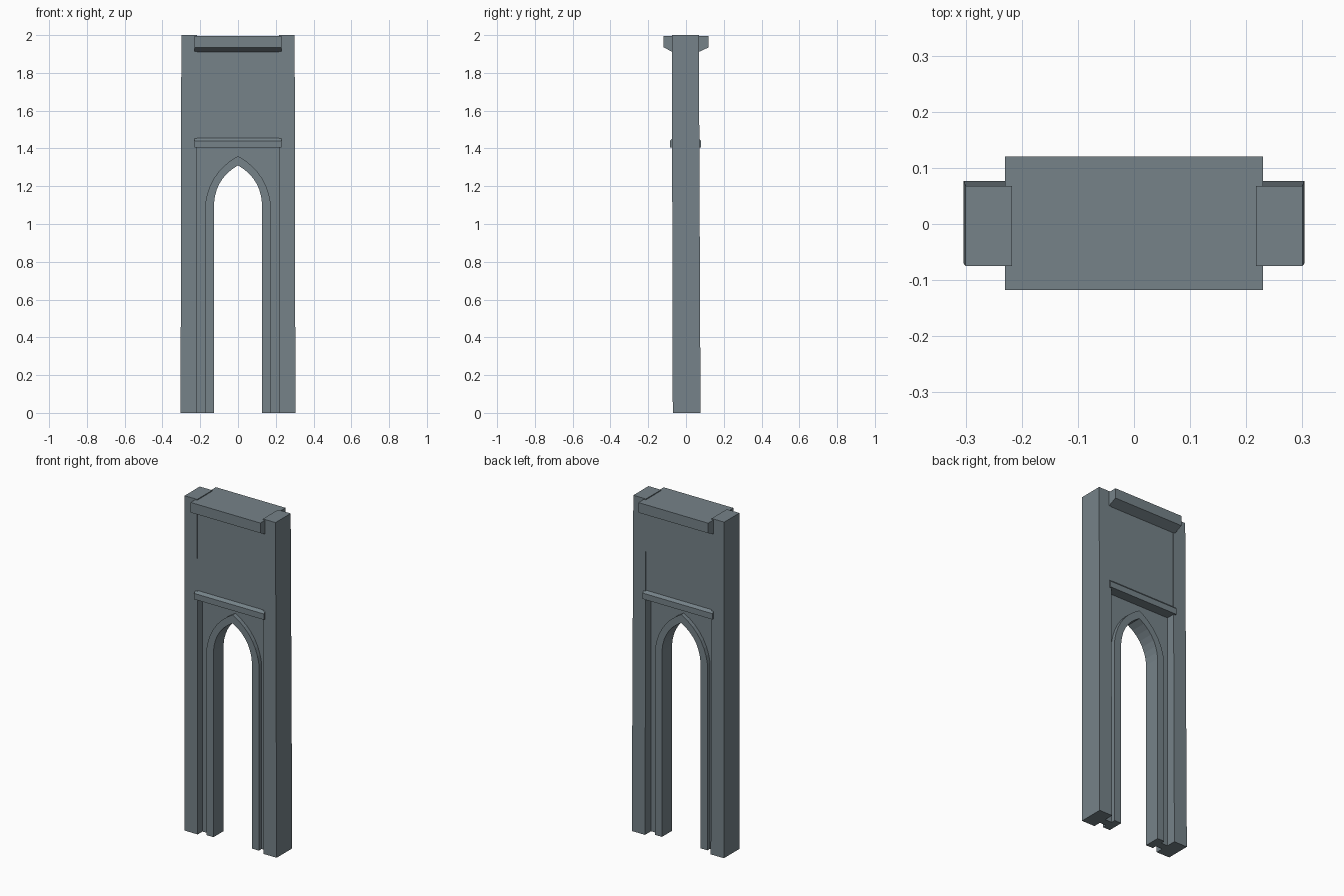
import bpy
import bmesh
from mathutils import Vector

if "Cube" in bpy.data.objects:
    bpy.data.objects.remove(bpy.data.objects["Cube"])

stone = bpy.data.materials.new("grey_stone")
stone.use_nodes = True
COLOUR = (0.18, 0.225, 0.25, 1)
stone.diffuse_color = COLOUR
stone.node_tree.nodes["Principled BSDF"].inputs["Base Color"].default_value = COLOUR


def finish(name, bm):
    bmesh.ops.recalc_face_normals(bm, faces=bm.faces)
    mesh = bpy.data.meshes.new(name)
    bm.to_mesh(mesh)
    bm.free()
    mesh.materials.append(stone)
    obj = bpy.data.objects.new(name, mesh)
    bpy.context.collection.objects.link(obj)
    return obj


def loft(name, start, end):
    """Solid between two matching outlines."""
    bm = bmesh.new()
    a = [bm.verts.new(p) for p in start]
    b = [bm.verts.new(p) for p in end]
    bm.faces.new(a)
    bm.faces.new(b)
    for i in range(len(a)):
        j = (i + 1) % len(a)
        bm.faces.new((a[i], a[j], b[j], b[i]))
    return finish(name, bm)


def bar(name, half_width, profile):
    """Horizontal bar along x with a (y, z) profile."""
    return loft(name, [(-half_width, y, z) for y, z in profile],
                [(half_width, y, z) for y, z in profile])


def rect(x0, x1, y0, y1, z):
    return [(x0, y0, z), (x1, y0, z), (x1, y1, z), (x0, y1, z)]


def arch(half_width, spring, apex, bulge, steps=7):
    """Pointed arch outline from the left foot to the right foot."""
    a, b = Vector((half_width, spring)), Vector((0, apex))
    n = Vector((apex - spring, half_width)).normalized()
    side = [Vector((half_width, 0))]
    for i in range(steps + 1):
        t = i / steps
        side.append(a.lerp(b, t) + n * bulge * 4 * t * (1 - t))
    return side + [Vector((-p.x, p.y)) for p in reversed(side[:-1])]


def band(name, outer, inner, y0, y1):
    """Thick band between two matching open outlines."""
    bm = bmesh.new()
    rings = [[bm.verts.new((p.x, y, p.y)) for p in line]
             for line, y in ((outer, y0), (outer, y1), (inner, y1), (inner, y0))]
    for k in range(4):
        r, s = rings[k], rings[(k + 1) % 4]
        for i in range(len(r) - 1):
            bm.faces.new((r[i], r[i + 1], s[i + 1], s[i]))
    for end in (0, -1):
        bm.faces.new([r[end] for r in rings])
    return finish(name, bm)


# Side pillars, flaring slightly toward the foot
for name, s in (("left_pillar", 1), ("right_pillar", -1)):
    loft(name, rect(s * 0.217, s * 0.304, -0.07, 0.077, 0),
         rect(s * 0.217, s * 0.3, -0.075, 0.068, 2))

# Upper wall between the pillars
WALL_BASE = 1.405
loft("upper_wall", rect(-0.22, 0.22, -0.07, 0.066, WALL_BASE),
     rect(-0.22, 0.22, -0.07, 0.066, 1.95))

# Raised arch trim and the recessed panel around it
outer = arch(0.173, 1.11, 1.36, 0.038)
inner = arch(0.127, 1.11, 1.31, 0.032)
band("arch_trim", outer, inner, -0.05, 0.045)

frame = [Vector((0.22, p.y)) for p in outer]
middle = len(outer) // 2
for i, p in enumerate(outer):
    if 0 < i < len(outer) - 1:
        # the border runs up the sides, then across the top
        t = abs(i - middle) / (middle - 1)
        sign = 1 if i < middle else -1
        frame[i] = Vector((sign * 0.22 * t, WALL_BASE + 0.005))
frame[-1].x = -0.22
band("recessed_panel", frame, outer, -0.025, 0.02)

# String course over the arch, with a sloped top edge
bar("string_course", 0.23, [(-0.085, 1.405), (0.08, 1.405), (0.08, 1.44),
                            (0.066, 1.455), (-0.07, 1.455), (-0.085, 1.44)])

# Top lintel with sloped undersides
bar("lintel", 0.23, [(-0.07, 1.91), (0.066, 1.91), (0.12, 1.935),
                     (0.12, 1.995), (-0.118, 1.995), (-0.118, 1.935)])
